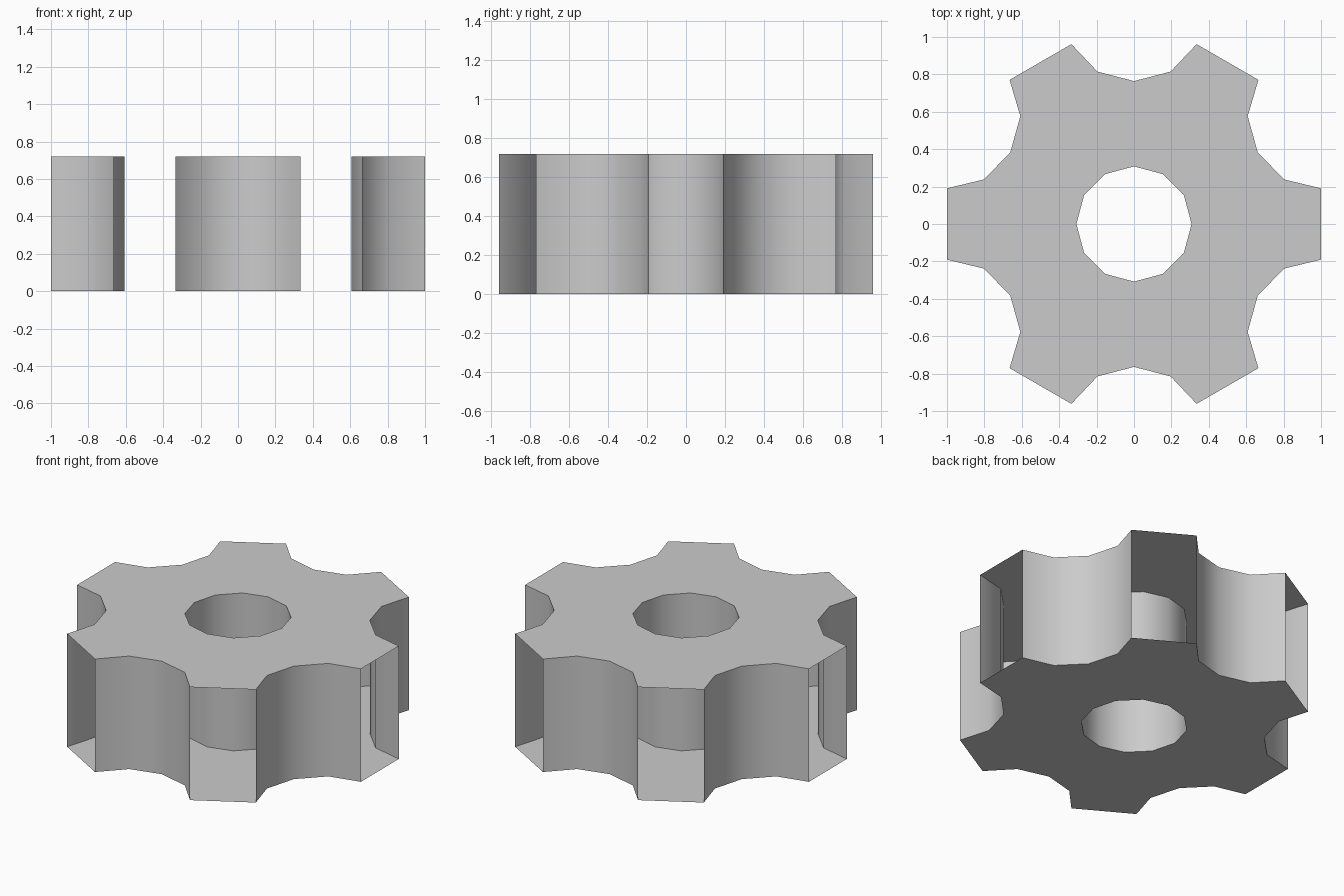
import bpy, bmesh
from math import sin, cos, radians

if "Cube" in bpy.data.objects:
    bpy.data.objects.remove(bpy.data.objects["Cube"])

HEIGHT, HOLE_R, TEETH = 0.72, 0.308, 6
# one tooth sector, counter-clockwise: (radius, angle from tooth centre)
OUTER = [(0.764, -30), (0.838, -16.5), (1.018, -10.8),
         (1.018, 10.8), (0.838, 16.5), (0.764, 30)]
INNER = [(HOLE_R, 30), (HOLE_R, 0), (HOLE_R, -30)]
OPEN_TIP = 2  # the segment across the tooth tip has no wall

bm = bmesh.new()


def ring(points, turn, z):
    return [bm.verts.new((r * cos(radians(a + turn)), r * sin(radians(a + turn)), z))
            for r, a in points]


for t in range(TEETH):
    turn = t * 360 / TEETH
    low = ring(OUTER + INNER, turn, 0)
    top = ring(OUTER + INNER, turn, HEIGHT)
    # top and bottom plates
    bm.faces.new(top)
    bm.faces.new(low[::-1])
    # valley walls and hole walls, tooth tip and sector joins left open
    for i in (0, 1, 2, 3, 4, 6, 7):
        if i != OPEN_TIP:
            bm.faces.new((low[i], low[i + 1], top[i + 1], top[i]))

bmesh.ops.remove_doubles(bm, verts=bm.verts[:], dist=1e-4)

# merge the sectors of each plate into clean shared edges
mesh = bpy.data.meshes.new("gear_wheel")
bm.to_mesh(mesh)
bm.free()
gear = bpy.data.objects.new("gear_wheel", mesh)
bpy.context.collection.objects.link(gear)

# smooth valleys and hole, sharp rims
bpy.context.view_layer.objects.active = gear
gear.select_set(True)
bpy.ops.object.shade_smooth_by_angle(angle=radians(40))
